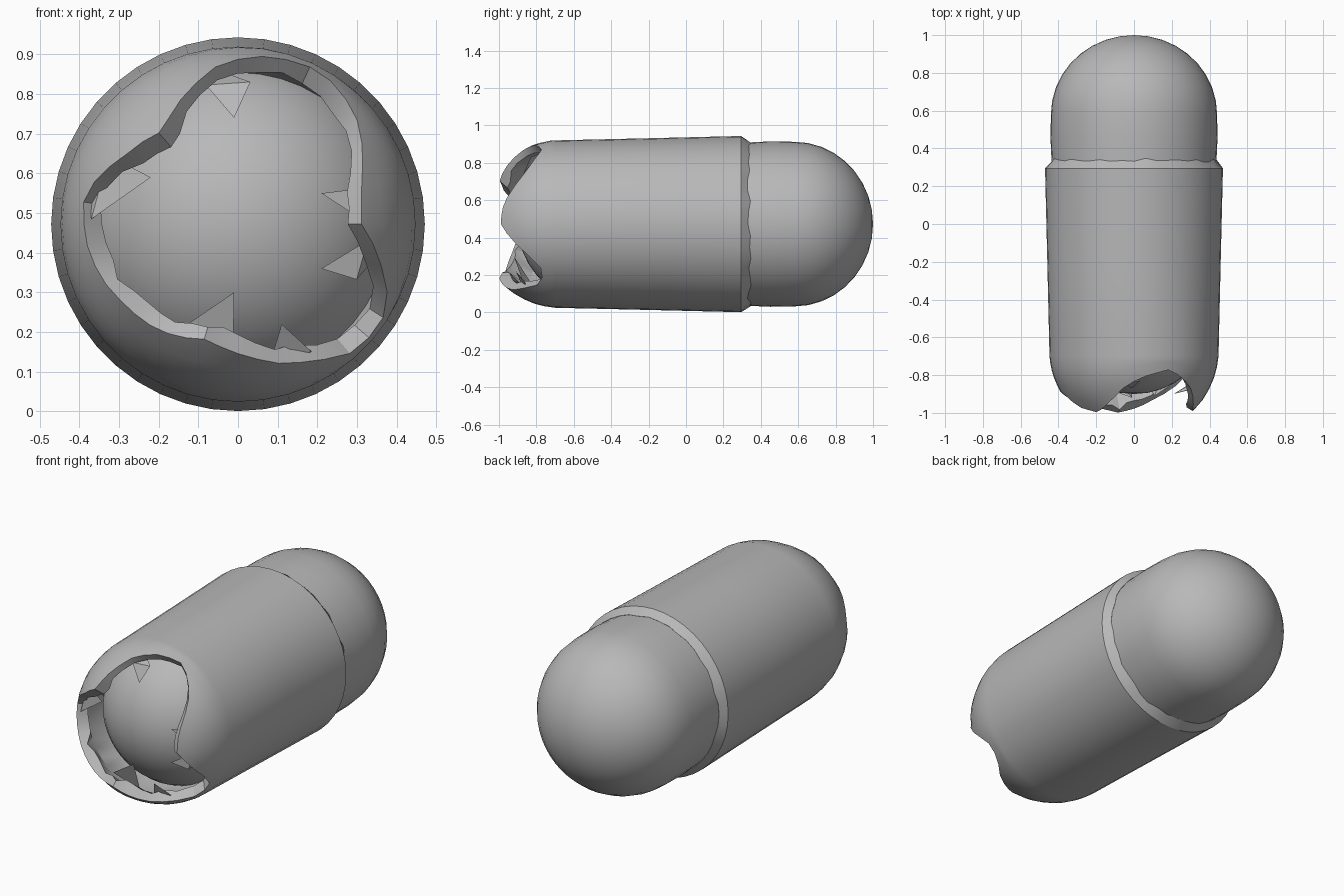
import bpy, bmesh, math, random
from mathutils import Vector

random.seed(4)
old = bpy.data.objects.get("Cube")
if old:
    bpy.data.objects.remove(old, do_unlink=True)

SEGS = 44
CENTRE_Z = 0.472

grey = bpy.data.materials.new("plain grey")
grey.use_nodes = True
grey.diffuse_color = (0.48, 0.48, 0.48, 1)
grey.node_tree.nodes["Principled BSDF"].inputs["Base Color"].default_value = (0.48, 0.48, 0.48, 1)


def polar(deg, r, y):
    a = math.radians(deg)
    return Vector((r * math.cos(a), y, CENTRE_Z + r * math.sin(a)))


def interp(table, x):
    """Linear lookup in a list of (key, value) pairs."""
    for (a, va), (b, vb) in zip(table, table[1:]):
        if a <= x <= b:
            return va + (vb - va) * (x - a) / (b - a)
    return table[0][1] if x < table[0][0] else table[-1][1]


def finish(bm, name, angle):
    bmesh.ops.recalc_face_normals(bm, faces=bm.faces)
    mesh = bpy.data.meshes.new(name)
    bm.to_mesh(mesh)
    bm.free()
    mesh.materials.append(grey)
    obj = bpy.data.objects.new(name, mesh)
    bpy.context.collection.objects.link(obj)
    bpy.ops.object.select_all(action='DESELECT')
    obj.select_set(True)
    bpy.context.view_layer.objects.active = obj
    bpy.ops.object.shade_smooth_by_angle(angle=math.radians(angle))
    return obj


def skin(name, rings, loop=False, angle=30):
    """Bridge rings of points; a ring of one point closes as a fan."""
    bm = bmesh.new()
    rows = [[bm.verts.new(p) for p in ring] for ring in rings]
    for a, b in zip(rows, rows[1:] + (rows[:1] if loop else [])):
        for i in range(SEGS):
            j = (i + 1) % SEGS
            quad = [a[i % len(a)], a[j % len(a)], b[j % len(b)], b[i % len(b)]]
            bm.faces.new(list(dict.fromkeys(quad)))
    return finish(bm, name, angle)


def ring(r, y):
    return [polar(360 * i / SEGS, r, y) for i in range(SEGS)]


# Inner capsule: rounded front hidden in the shell, larger rounded back
STEPS = 9
profile = []
for k in range(1, STEPS + 1):
    t = math.pi / 2 * k / STEPS
    profile.append((0.42 * math.sin(t), -0.48 - 0.42 * math.cos(t)))
profile += [(0.435, 0.3), (0.442, 0.45)]
for k in range(STEPS):
    t = math.pi / 2 * k / STEPS
    profile.append((0.44 * math.cos(t), 0.58 + 0.42 * math.sin(t)))
skin("inner_capsule", [[polar(0, 0, -0.9)]] + [ring(r, y) for r, y in profile]
     + [[polar(0, 0, 1.0)]], angle=40)

# Broken front edge of the shell: angle to depth
BREAK = [(0, -0.99), (14, -0.985), (27, -0.95), (45, -0.85), (64, -0.77),
         (80, -0.80), (95, -0.85), (110, -0.94), (128, -1.0), (150, -0.97),
         (170, -0.88), (190, -0.90), (215, -0.95), (240, -0.98), (255, -1.0),
         (275, -0.97), (300, -0.88), (313, -0.78), (325, -0.76), (337, -0.85),
         (347, -0.94), (360, -0.99)]
RADIUS = [(-1.0, 0.30), (-0.97, 0.335), (-0.93, 0.365), (-0.87, 0.40),
          (-0.8, 0.43), (-0.72, 0.447), (0.29, 0.471)]

edge = [interp(BREAK, 360 * i / SEGS) for i in range(SEGS)]
jag = [random.uniform(0.0, 0.035) for _ in range(SEGS)]


def shell_ring(t, inset=0.0, shift=0.0, jagged=False):
    """Ring between the straight wall (t=0) and the broken edge (t=1)."""
    pts = []
    for i in range(SEGS):
        y = -0.70 + (edge[i] + 0.70) * t
        r = interp(RADIUS, y) - inset
        y += shift
        if jagged:
            r -= jag[i] * 0.6
            y += jag[i]
        pts.append(polar(360 * i / SEGS, r, y))
    return pts


# Outer shell: ragged back lip, straight wall, broken front, inner wall
lip = [polar(360 * i / SEGS, 0.438, 0.34 + random.uniform(-0.012, 0.008))
       for i in range(SEGS)]
rings = [lip, ring(0.471, 0.295), ring(0.459, -0.2)]
rings += [shell_ring(k / 5) for k in range(6)]
rings += [shell_ring(1, 0.03, 0.012, True), shell_ring(0.5, 0.04, 0.01)]
rings += [ring(0.385, -0.66), ring(0.37, -0.6), ring(0.40, 0.3)]
skin("broken_shell", rings, loop=True, angle=32)


def shard(name, start, end, r, y, tip):
    """Thin splinter rooted on the shell between two angles."""
    bm = bmesh.new()
    base = [polar(start, r, y), polar(end, r, y),
            polar((start + end) / 2, r + 0.02, y + 0.05)]
    verts = [bm.verts.new(p) for p in base + [Vector(tip)]]
    for tri in ((0, 1, 2), (0, 1, 3), (1, 2, 3), (2, 0, 3)):
        bm.faces.new([verts[i] for i in tri])
    finish(bm, name, 10)


# Splinters around the opening
shard("top_splinter", 85, 103, 0.36, -0.83, (-0.01, -0.87, 0.74))
shard("left_splinter", 152, 178, 0.37, -0.88, (-0.22, -0.90, 0.59))
shard("lower_splinter", 238, 268, 0.34, -0.86, (-0.01, -0.92, 0.30))
shard("floor_splinter", 282, 300, 0.37, -0.86, (0.11, -0.91, 0.22))
shard("side_splinter_upper", 0, 16, 0.33, -0.87, (0.21, -0.90, 0.55))
shard("side_splinter_lower", 335, 353, 0.33, -0.87, (0.21, -0.90, 0.36))
